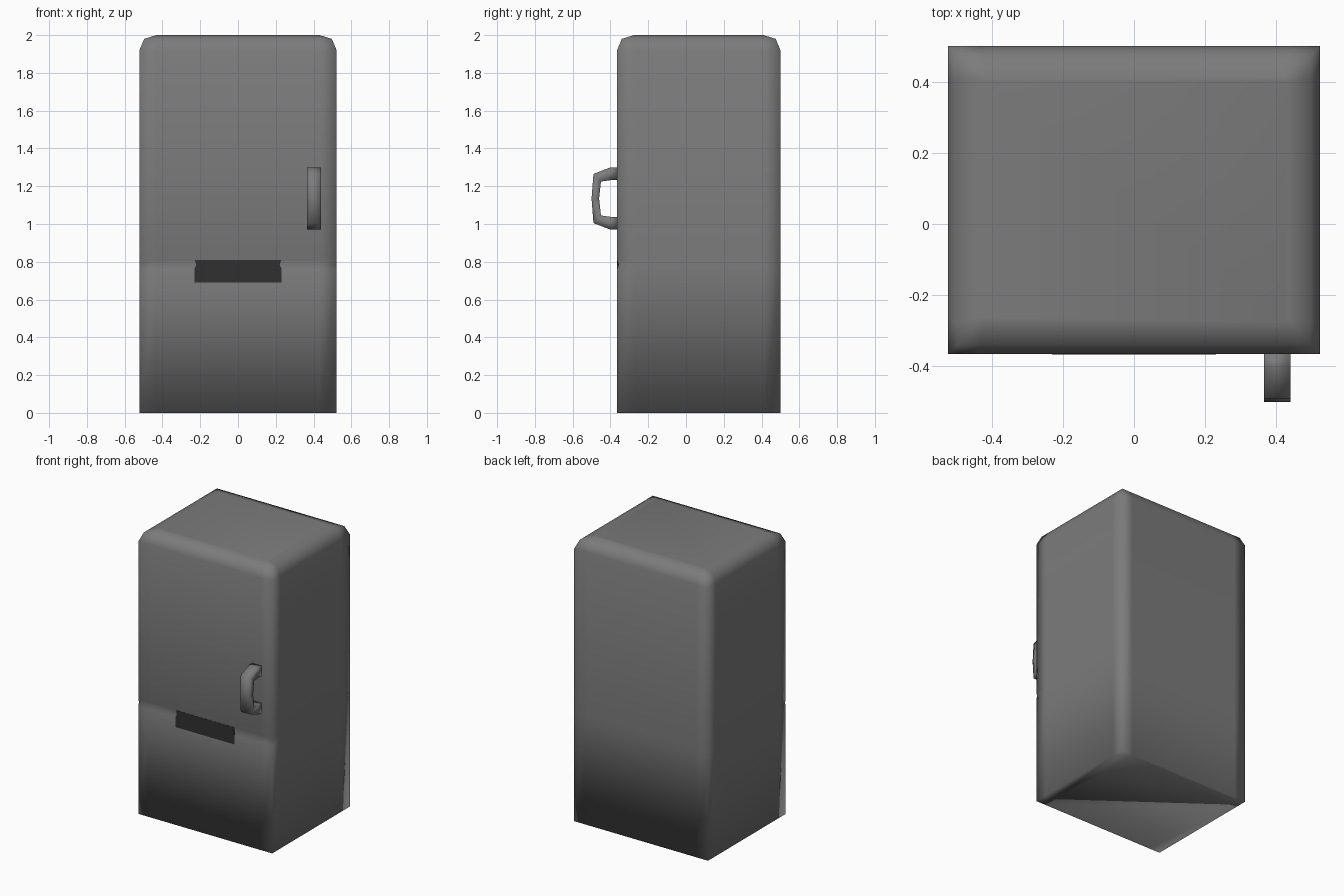
import bpy, bmesh

cube = bpy.data.objects.get("Cube")
if cube:
    bpy.data.objects.remove(cube, do_unlink=True)


def material(name, value):
    mat = bpy.data.materials.new(name)
    mat.use_nodes = True
    colour = (value, value, value, 1)
    mat.diffuse_color = colour
    mat.node_tree.nodes["Principled BSDF"].inputs["Base Color"].default_value = colour
    return mat


def make_object(name, bm, mat, smooth=True):
    bmesh.ops.recalc_face_normals(bm, faces=bm.faces[:])
    mesh = bpy.data.meshes.new(name)
    for face in bm.faces:
        face.smooth = smooth
    bm.to_mesh(mesh)
    bm.free()
    mesh.materials.append(mat)
    obj = bpy.data.objects.new(name, mesh)
    bpy.context.collection.objects.link(obj)
    return obj


def extrude_loops(loops):
    """Bridge a list of matching closed loops and return the new bmesh."""
    bm = bmesh.new()
    rings = [[bm.verts.new(p) for p in loop] for loop in loops]
    for a, b in zip(rings, rings[1:]):
        for i in range(len(a)):
            j = (i + 1) % len(a)
            bm.faces.new((a[i], a[j], b[j], b[i]))
    return bm, rings


grey = material("grey enamel", 0.2)
dark = material("dark pocket", 0.03)

HALF_X, FRONT, BACK = 0.522, -0.365, 0.5
MID_Y, HALF_Y = (FRONT + BACK) / 2, (BACK - FRONT) / 2


def body_ring(z, inset, groove):
    """Rectangular ring with support points beside every corner."""
    hx, hy = HALF_X - inset, HALF_Y - inset
    sx, sy = HALF_X - 0.09, HALF_Y - 0.09
    sx, sy = min(sx, hx - 0.01), min(sy, hy - 0.01)
    pts = [(-hx, -hy), (-sx, -hy), (sx, -hy), (hx, -hy), (hx, -sy), (hx, sy),
           (hx, hy), (sx, hy), (-sx, hy), (-hx, hy), (-hx, sy), (-hx, -sy)]
    return [(x, MID_Y + y + (groove if y == -hy else 0), z) for x, y in pts]


# Cabinet: straight sides, shallow front groove, rounded top rim
levels = [(0, 0, 0), (0.76, 0, 0), (0.785, 0, 0.008), (0.81, 0, 0),
          (1.92, 0, 0), (1.98, 0.025, 0), (2.0, 0.09, 0)]
bm, rings = extrude_loops([body_ring(*level) for level in levels])
bm.faces.new(rings[0])
bm.faces.new(rings[-1])
make_object("cabinet", bm, grey)

# Dark finger pocket, narrowed where the groove meets it
outline = [(0.23, 0.69), (0.23, 0.765), (0.22, 0.785), (0.23, 0.81)]
outline += [(-x, z) for x, z in reversed(outline)]
bm, rings = extrude_loops([[(x, y, z) for x, z in outline]
                           for y in (FRONT - 0.001, FRONT + 0.007)])
for ring in rings:
    bm.faces.new(ring)
make_object("finger_pocket", bm, dark, smooth=False)

# Door handle: matching outer and inner arcs extruded sideways
outer = [(FRONT, 1.30), (-0.40, 1.30), (-0.49, 1.265), (-0.50, 1.135),
         (-0.49, 1.005), (-0.40, 0.97), (FRONT, 0.97)]
inner = [(FRONT, 1.232), (-0.40, 1.232), (-0.45, 1.225), (-0.46, 1.135),
         (-0.45, 1.045), (-0.40, 1.038), (FRONT, 1.038)]
bm = bmesh.new()
sections = [[bm.verts.new((x, y, z)) for x, (y, z) in
             ((0.365, o), (0.44, o), (0.44, i), (0.365, i))]
            for o, i in zip(outer, inner)]
for a, b in zip(sections, sections[1:]):
    for k in range(4):
        m = (k + 1) % 4
        bm.faces.new((a[k], a[m], b[m], b[k]))
for end in (sections[0], sections[-1]):
    bm.faces.new(end)
make_object("door_handle", bm, grey)
